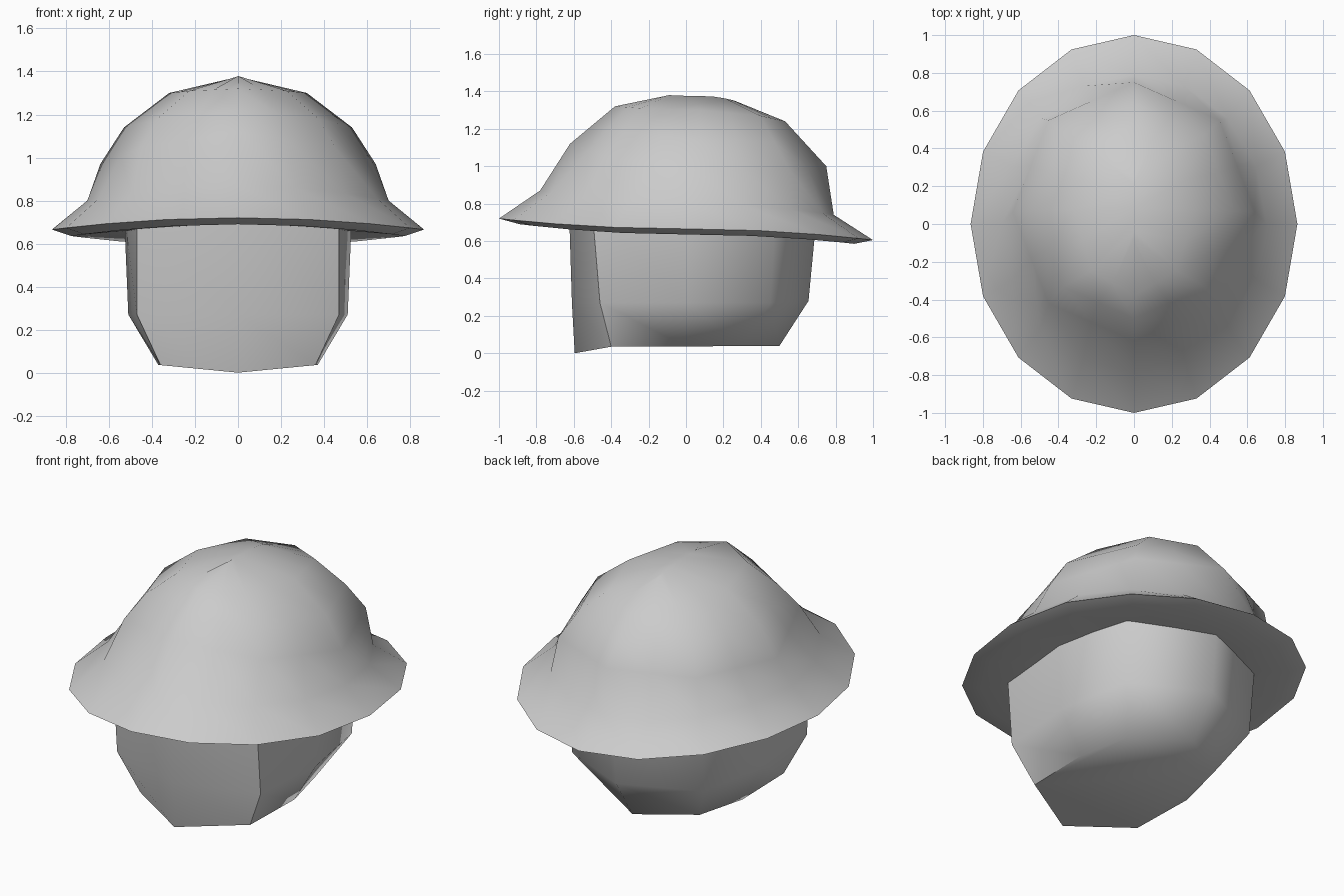
import bpy, bmesh, math

cube = bpy.data.objects.get("Cube")
if cube:
    bpy.data.objects.remove(cube, do_unlink=True)

grey = bpy.data.materials.new("plain grey")
grey.use_nodes = True
colour = (0.6, 0.6, 0.6, 1)
grey.diffuse_color = colour
grey.node_tree.nodes["Principled BSDF"].inputs["Base Color"].default_value = colour


def loft(name, rings, angle, cap_last=True):
    """Bridge closed rings of points, weld, cap and smooth."""
    bm = bmesh.new()
    loops = [[bm.verts.new(p) for p in ring] for ring in rings]
    for a, b in zip(loops, loops[1:]):
        n = len(a)
        for i in range(n):
            j = (i + 1) % n
            bm.faces.new((a[i], a[j], b[j], b[i]))
    if cap_last:
        bm.faces.new(loops[-1])
    bmesh.ops.remove_doubles(bm, verts=bm.verts, dist=0.002)
    bmesh.ops.dissolve_degenerate(bm, edges=bm.edges, dist=0.001)
    bmesh.ops.recalc_face_normals(bm, faces=bm.faces)
    mesh = bpy.data.meshes.new(name)
    bm.to_mesh(mesh)
    bm.free()
    obj = bpy.data.objects.new(name, mesh)
    bpy.context.collection.objects.link(obj)
    mesh.materials.append(grey)
    bpy.ops.object.select_all(action='DESELECT')
    obj.select_set(True)
    bpy.context.view_layer.objects.active = obj
    bpy.ops.object.shade_smooth_by_angle(angle=math.radians(angle))
    return obj


def tilted_ring(side, front, back, octagon=False):
    """Sixteen-point oval through a side, a front and a back point."""
    (w, zs), (yf, zf), (yb, zb) = side, front, back
    pts = []
    for i in range(16):
        a = math.tau * i / 16
        s, c = math.sin(a), math.cos(a)
        end = zf if c > 0 else zb
        pts.append((w * s, (yf + yb) / 2 + (yf - yb) / 2 * c, zs + (end - zs) * c * c))
    if octagon:
        for i in range(1, 16, 2):
            p, q = pts[i - 1], pts[(i + 1) % 16]
            pts[i] = tuple((u + v) / 2 for u, v in zip(p, q))
    return pts


# Helmet: from the crown ridge down the dome, over the brim, to the underside
helmet = loft("helmet", [
    tilted_ring((0, 1.375), (-0.09, 1.38), (0.26, 1.35)),
    tilted_ring((0.32, 1.30), (-0.38, 1.32), (0.53, 1.24), True),
    tilted_ring((0.53, 1.14), (-0.50, 1.22), (0.64, 1.12), True),
    tilted_ring((0.64, 0.97), (-0.62, 1.12), (0.75, 1.00), True),
    tilted_ring((0.70, 0.80), (-0.78, 0.87), (0.79, 0.74)),
    tilted_ring((0.865, 0.665), (-1.0, 0.72), (1.0, 0.605)),
    tilted_ring((0.775, 0.635), (-0.89, 0.69), (0.90, 0.585)),
    tilted_ring((0.50, 0.66), (-0.57, 0.69), (0.60, 0.63)),
], 50)


def head_ring(front, front_corner, side, back_corner, back):
    """Eight-point ring mirrored across the middle."""
    half = [front_corner, side, back_corner]
    return [front, *half, back, *[(-x, y, z) for x, y, z in reversed(half)]]


# Head: boxy cross-section, bevelled towards the jaw
head = loft("head", [
    head_ring((0, -.625, .75), (.47, -.50, .75), (.53, 0, .75), (.45, .48, .75), (0, .70, .75)),
    head_ring((0, -.61, .27), (.47, -.46, .27), (.51, 0, .27), (.43, .45, .27), (0, .655, .28)),
    head_ring((0, -.595, 0), (.36, -.40, .035), (.37, 0, .035), (.30, .30, .04), (0, .50, .04)),
], 60)
